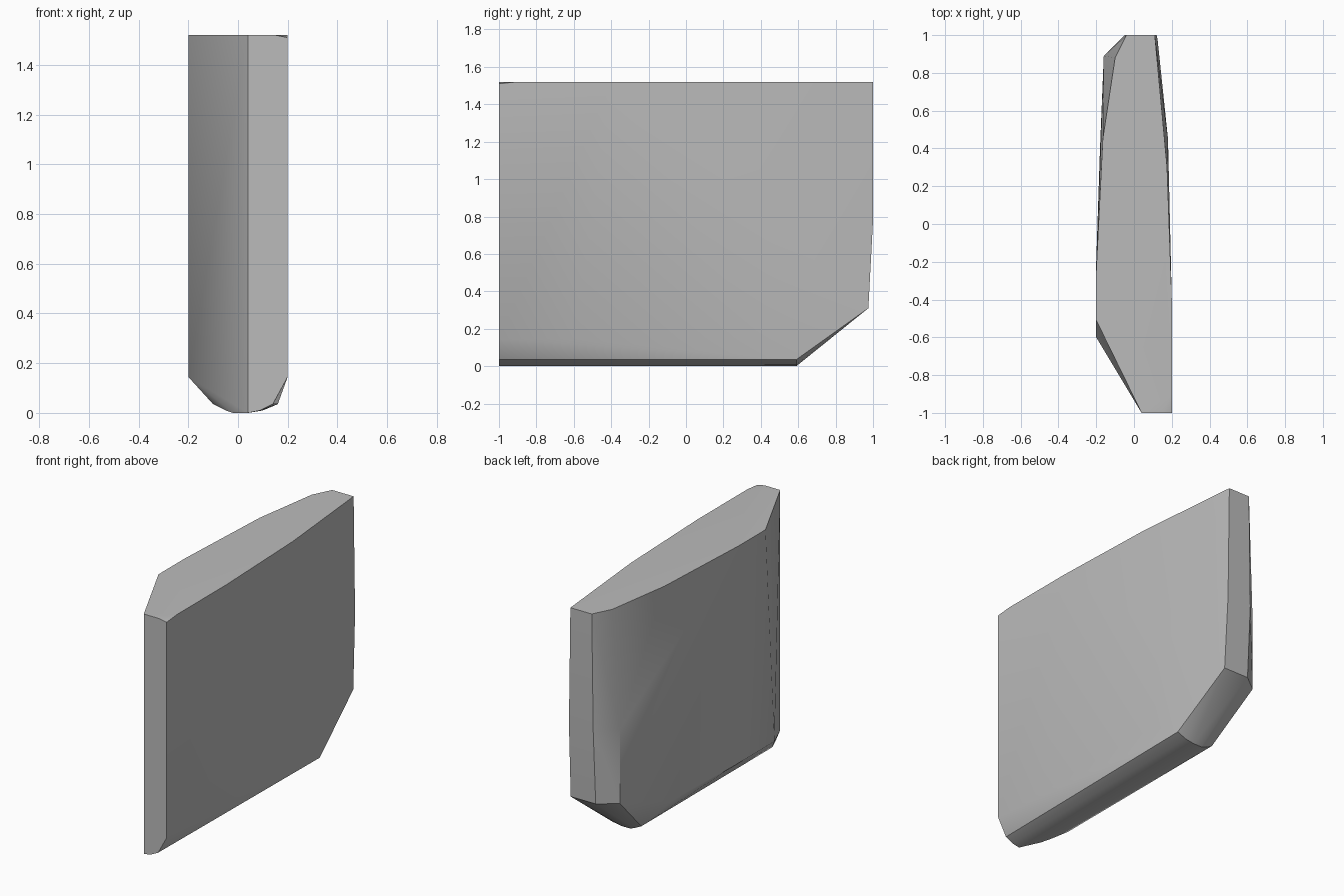
import bpy, bmesh, math

cube = bpy.data.objects.get("Cube")
if cube:
    bpy.data.objects.remove(cube, do_unlink=True)

grey = bpy.data.materials.new("plain grey")
grey.use_nodes = True
COLOUR = (0.5, 0.5, 0.5, 1)
grey.diffuse_color = COLOUR
grey.node_tree.nodes["Principled BSDF"].inputs["Base Color"].default_value = COLOUR

# Horizontal outlines of the slab: height -> (x, y) corners
outlines = {
    1.52: [(0.04, -1), (0.15, -1), (0.2, -0.9), (0.2, -0.4), (0.175, 0.3), (0.11, 1),
           (-0.04, 1), (-0.1, 0.88), (-0.165, 0.45), (-0.2, -0.25), (-0.2, -0.51)],
    1.51: [(0.2, -1)],
    0.78: [(0.12, 1), (0.18, 0.45), (-0.05, 1), (-0.16, 0.89)],
    0.31: [(0.125, 0.975), (-0.05, 0.975), (-0.16, 0.89)],
    0.145: [(0.2, -1), (0.2, -0.6), (0.18, 0.4), (-0.2, -0.6), (-0.2, -0.2), (-0.18, 0.4)],
    # Rounded keel
    0.035: [(0.14, -1), (0.16, 0.59), (-0.1, -0.72), (-0.1, 0.59)],
    0.01: [(0.09, -1), (0.1, 0.59), (-0.05, -0.81), (-0.05, 0.59)],
    0.0: [(0.04, -1), (0.04, 0.59), (-0.02, -0.87), (-0.02, 0.59)],
}

# Slab skin stretched over the outlines
bm = bmesh.new()
for z, corners in outlines.items():
    for x, y in corners:
        bm.verts.new((x, y, z))
hull = bmesh.ops.convex_hull(bm, input=bm.verts)
loose = {v for v in hull["geom_interior"] + hull["geom_unused"]
         if isinstance(v, bmesh.types.BMVert)}
bmesh.ops.delete(bm, geom=list(loose), context="VERTS")
bmesh.ops.dissolve_limit(bm, angle_limit=math.radians(0.5), verts=bm.verts, edges=bm.edges)
bmesh.ops.recalc_face_normals(bm, faces=bm.faces)

mesh = bpy.data.meshes.new("slab")
bm.to_mesh(mesh)
bm.free()
mesh.materials.append(grey)
slab = bpy.data.objects.new("slab", mesh)
bpy.context.collection.objects.link(slab)

# Soft keel and sides, crisp corners
bpy.context.view_layer.objects.active = slab
slab.select_set(True)
bpy.ops.object.shade_smooth_by_angle(angle=math.radians(30))
